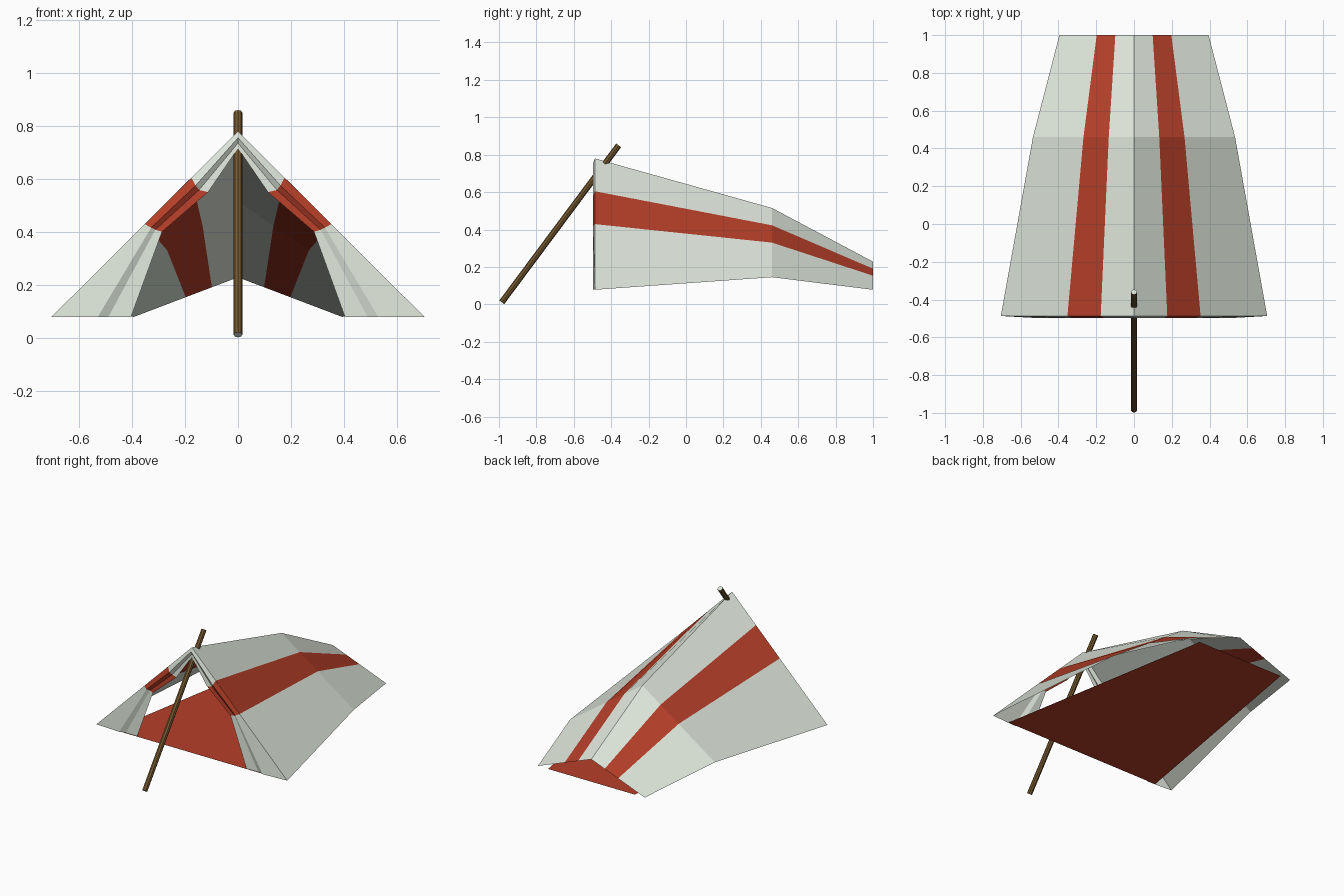
import bpy, bmesh
from mathutils import Vector

if "Cube" in bpy.data.objects:
    bpy.data.objects.remove(bpy.data.objects["Cube"])


def material(name, rgb):
    m = bpy.data.materials.new(name)
    m.diffuse_color = (*rgb, 1)
    m.use_nodes = True
    m.node_tree.nodes["Principled BSDF"].inputs["Base Color"].default_value = m.diffuse_color
    return m


cloth = material("pale_cloth", (0.75, 0.81, 0.72))
red = material("red_cloth", (0.47, 0.05, 0.022))
wood = material("wood", (0.18, 0.10, 0.03))


def add_object(name, bm, mats):
    mesh = bpy.data.meshes.new(name)
    bm.to_mesh(mesh)
    bm.free()
    for m in mats:
        mesh.materials.append(m)
    ob = bpy.data.objects.new(name, mesh)
    bpy.context.collection.objects.link(ob)
    return ob


def striped_sheet(name, rows):
    """Right half of a cloth sheet, middle band red, mirrored across x."""
    bm = bmesh.new()
    grid = [[bm.verts.new(p) for p in row] for row in rows]
    for a, b in zip(grid, grid[1:]):
        for i in range(len(a) - 1):
            f = bm.faces.new((a[i], a[i + 1], b[i + 1], b[i]))
            f.material_index = 1 if i == 1 else 0
    ob = add_object(name, bm, (cloth, red))
    mod = ob.modifiers.new("mirror", 'MIRROR')
    mod.merge_threshold = 0.0005
    return ob


# Canopy: cross-sections given as y, half width, ridge height, eave height
sections = [(-0.487, 0.705, 0.78, 0.078), (0.46, 0.535, 0.515, 0.145),
            (1.0, 0.395, 0.228, 0.078)]
bands = (0, 0.25, 0.5, 1)
striped_sheet("canopy", [[(w * t, y, top + (low - top) * t) for t in bands]
                         for y, w, top, low in sections])

# Front flaps: folded cloth, lines run from the inner edge out to the canopy edge
flap_lines = [
    (-0.488, [(0, 0.715), (0.113, 0.55), (0.287, 0.40), (0.404, 0.078)]),
    (-0.485, [(0, 0.735), (0.147, 0.558), (0.312, 0.408), (0.49, 0.078)]),
    (-0.497, [(0, 0.755), (0.160, 0.575), (0.328, 0.416), (0.53, 0.078)]),
    (-0.487, [(0, 0.78), (0.176, 0.6045), (0.3525, 0.429), (0.705, 0.078)]),
]
striped_sheet("front_flaps", [[(x, y, z) for x, z in pts] for y, pts in flap_lines])

# Ground sheet
bm = bmesh.new()
bm.faces.new([bm.verts.new(p) for p in ((-0.58, -0.492, 0.078), (0.58, -0.492, 0.078),
                                        (0.32, 1.0, 0.078), (-0.32, 1.0, 0.078))])
add_object("ground_sheet", bm, (red,))

# Leaning pole with pale ends
start, end = Vector((0, -0.985, 0.011)), Vector((0, -0.36, 0.85))
axis = end - start
bm = bmesh.new()
bmesh.ops.create_cone(bm, cap_ends=True, segments=8, radius1=0.0165, radius2=0.0165,
                      depth=axis.length)
for f in bm.faces:
    f.material_index = 1 if abs(f.normal.z) > 0.9 else 0
pole = add_object("pole", bm, (wood, cloth))
pole.rotation_euler = axis.to_track_quat('Z', 'Y').to_euler()
pole.location = (start + end) / 2
